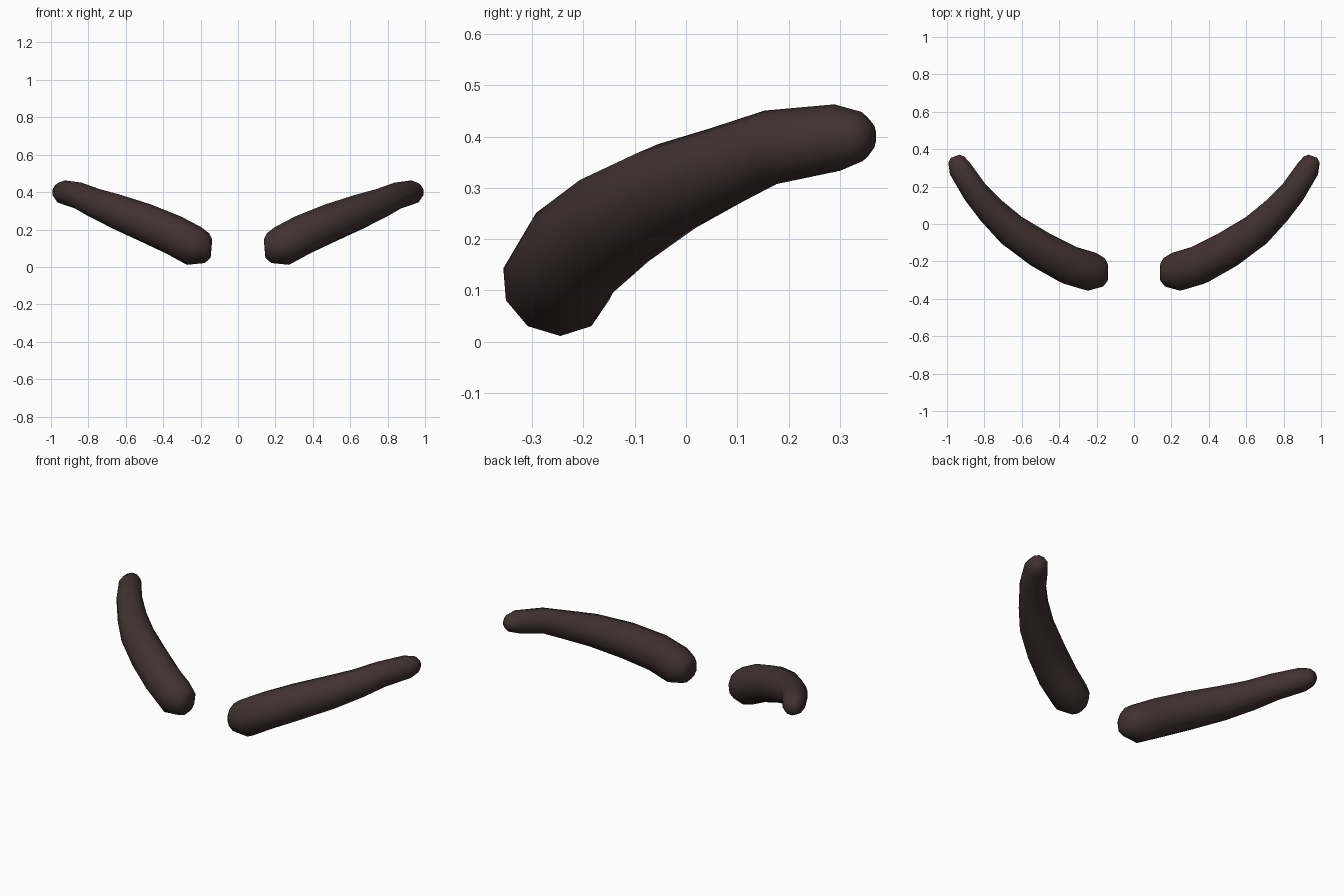
import bpy, bmesh, math
from mathutils import Vector

if "Cube" in bpy.data.objects:
    bpy.data.objects.remove(bpy.data.objects["Cube"])

# Dark brown hair colour
brown = bpy.data.materials.new("dark_brown")
brown.diffuse_color = (0.053, 0.031, 0.031, 1)
brown.use_nodes = True
brown.node_tree.nodes["Principled BSDF"].inputs["Base Color"].default_value = brown.diffuse_color

# Centre line and radius of each ring, from the thick inner end to the tip
RINGS = [
    (0.142, -0.258, 0.098, 0.048),
    (0.165, -0.258, 0.100, 0.080),
    (0.235, -0.253, 0.112, 0.108),
    (0.345, -0.220, 0.171, 0.108),
    (0.495, -0.140, 0.236, 0.104),
    (0.648, -0.038, 0.295, 0.094),
    (0.758, 0.066, 0.338, 0.082),
    (0.845, 0.165, 0.379, 0.073),
    (0.930, 0.295, 0.398, 0.065),
    (0.950, 0.343, 0.400, 0.048),
    (0.957, 0.362, 0.400, 0.026),
]
SIDES = 10


def eyebrow(name, side):
    """Tapered tube swept along the centre line, mirrored by side."""
    bm = bmesh.new()
    centres = [Vector(r[:3]) for r in RINGS]
    loops = []
    for i, c in enumerate(centres):
        t = (centres[min(i + 1, len(centres) - 1)] - centres[max(i - 1, 0)]).normalized()
        across = t.cross(Vector((0, 0, 1))).normalized()
        up = across.cross(t)
        loop = []
        for k in range(SIDES):
            a = math.tau * (k + 0.5) / SIDES
            p = c + (across * math.cos(a) + up * math.sin(a)) * RINGS[i][3]
            loop.append(bm.verts.new((p.x * side, p.y, p.z)))
        loops.append(loop)
    for a, b in zip(loops, loops[1:]):
        for k in range(SIDES):
            j = (k + 1) % SIDES
            bm.faces.new((a[k], a[j], b[j], b[k]))
    # Rounded end caps
    bm.faces.new(loops[0])
    bm.faces.new(loops[-1])
    bmesh.ops.recalc_face_normals(bm, faces=bm.faces)
    for f in bm.faces:
        f.smooth = True
    mesh = bpy.data.meshes.new(name)
    bm.to_mesh(mesh)
    bm.free()
    mesh.materials.append(brown)
    bpy.context.collection.objects.link(bpy.data.objects.new(name, mesh))


eyebrow("right_eyebrow", 1)
eyebrow("left_eyebrow", -1)
